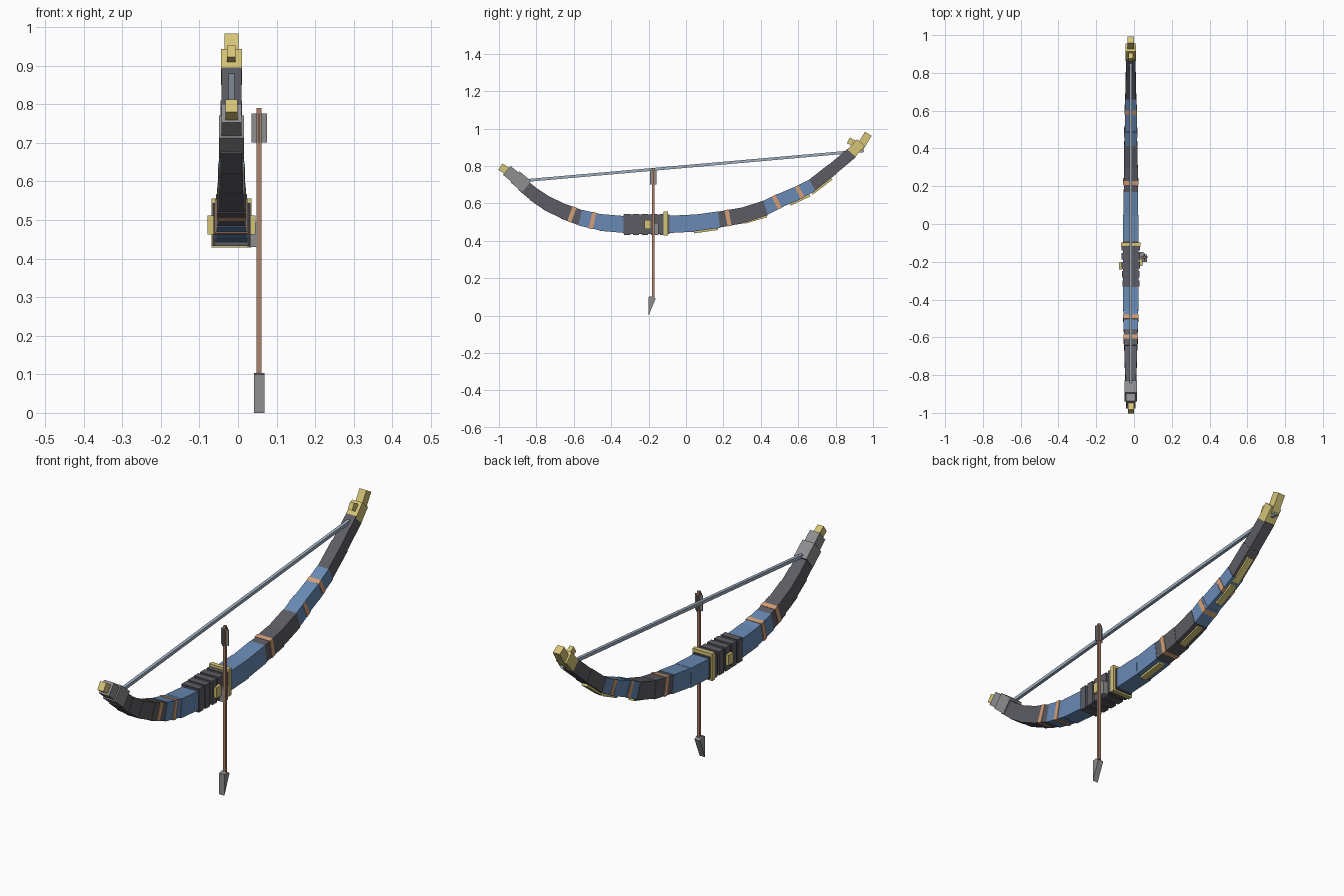
import bpy, bmesh, math
from mathutils import Matrix, Vector

if "Cube" in bpy.data.objects:
    bpy.data.objects.remove(bpy.data.objects["Cube"])

CX = -0.017  # bow plane


def mat(name, r, g, b):
    m = bpy.data.materials.new(name)
    lin = [(c / 255 / 12.92 if c < 11 else ((c / 255 + 0.055) / 1.055) ** 2.4) for c in (r, g, b)]
    m.diffuse_color = (*lin, 1)
    m.use_nodes = True
    m.node_tree.nodes["Principled BSDF"].inputs["Base Color"].default_value = m.diffuse_color
    return m


DARK = mat("dark grey", 92, 92, 100)
BLUE = mat("steel blue", 104, 138, 180)
GOLD = mat("pale gold", 212, 196, 118)
COPPER = mat("copper", 214, 160, 118)
WOOD = mat("shaft brown", 172, 130, 106)
GREY = mat("mid grey", 142, 142, 144)
CORD = mat("cord grey", 160, 176, 192)


def add(name, bm, material):
    bmesh.ops.recalc_face_normals(bm, faces=bm.faces)
    me = bpy.data.meshes.new(name)
    bm.to_mesh(me)
    bm.free()
    me.materials.append(material)
    ob = bpy.data.objects.new(name, me)
    bpy.context.collection.objects.link(ob)
    return ob


def box(name, material, loc, size, angle=0.0):
    """Box turned about the x axis by angle."""
    bm = bmesh.new()
    bmesh.ops.create_cube(bm, size=1, matrix=Matrix.Translation(loc)
                          @ Matrix.Rotation(angle, 4, 'X')
                          @ Matrix.Diagonal((*size, 1)))
    return add(name, bm, material)


def bar(name, material, a, b, width, thick, extra=0.0, drop=0.0):
    """Box running from a to b, given as (y, z) in the bow plane."""
    dy, dz = b[0] - a[0], b[1] - a[1]
    ang, length = math.atan2(dz, dy), math.hypot(dy, dz)
    loc = (CX, (a[0] + b[0]) / 2 + math.sin(ang) * drop, (a[1] + b[1]) / 2 - math.cos(ang) * drop)
    return box(name, material, loc, (width, length + extra, thick), ang)


def limb(name, pts, cols, w0, w1, t0, t1):
    n = len(pts) - 1
    for i in range(n):
        f = i / (n - 1)
        bar(f"{name}_{i + 1}", cols[i], pts[i], pts[i + 1],
            w0 + (w1 - w0) * f, t0 + (t1 - t0) * f, 0.012)


# Limbs
rear = [(-0.10, 0.487), (0.04, 0.494), (0.17, 0.512), (0.30, 0.535), (0.42, 0.574),
        (0.50, 0.614), (0.59, 0.652), (0.67, 0.694), (0.78, 0.78), (0.885, 0.868)]
limb("rear_limb", rear, [BLUE] * 2 + [DARK] * 2 + [BLUE] * 3 + [DARK] * 2,
     0.082, 0.052, 0.092, 0.062)
front = [(-0.33, 0.487), (-0.45, 0.497), (-0.56, 0.522), (-0.65, 0.555),
         (-0.74, 0.598), (-0.81, 0.645), (-0.87, 0.695)]
limb("front_limb", front, [BLUE] * 2 + [DARK] * 4, 0.082, 0.056, 0.09, 0.07)

# Ribbed grip
box("grip_core", DARK, (CX, -0.212, 0.488), (0.084, 0.245, 0.104))
for i in range(5):
    box(f"grip_rib_{i + 1}", DARK, (CX, -0.315 + i * 0.048, 0.488),
        (0.090 + 0.004 * min(i, 2), 0.034, 0.112))
box("grip_band", GOLD, (CX, -0.108, 0.492), (0.104, 0.022, 0.128))
for s in (-1, 1):
    box("grip_plate", GOLD, (CX + s * 0.053, -0.205 if s > 0 else -0.222, 0.487), (0.018, 0.036, 0.05))
box("arrow_rest", GREY, (0.038, -0.165, 0.462), (0.026, 0.034, 0.064))

# Copper bindings, square to the limb: y, z, slope in degrees, width, thickness
for y, z, a, w, t in ((0.225, 0.522, 11, 0.08, 0.088), (0.485, 0.606, 26, 0.07, 0.077),
                      (0.607, 0.661, 27, 0.064, 0.072), (-0.50, 0.508, -12, 0.084, 0.09),
                      (-0.61, 0.541, -20, 0.076, 0.084)):
    box("binding", COPPER, (CX, y, z), (w, 0.022, t), math.radians(a))

# Gold strips along the underside
for (a, b, d) in (((0.035, 0.494), (0.165, 0.512), 0.047), ((0.30, 0.541), (0.42, 0.576), 0.044),
                  ((0.54, 0.631), (0.645, 0.68), 0.039), ((0.65, 0.682), (0.755, 0.762), 0.037)):
    bar("belly_strip", GOLD, a, b, 0.03, 0.016, 0, d)

# Rear tip: socket, horn and prong
bar("rear_socket", GOLD, (0.885, 0.868), (0.935, 0.925), 0.054, 0.056)
bar("rear_horn", GOLD, (0.925, 0.89), (0.975, 0.972), 0.036, 0.042)
bar("rear_prong", GOLD, (0.925, 0.905), (0.868, 0.937), 0.022, 0.034)

# Front tip
bar("front_socket", GREY, (-0.852, 0.69), (-0.915, 0.742), 0.064, 0.076)
bar("front_tip", GREY, (-0.90, 0.728), (-0.958, 0.776), 0.052, 0.062)
bar("front_horn", GOLD, (-0.95, 0.768), (-0.992, 0.796), 0.032, 0.04)

# String
bar("bowstring", CORD, (-0.875, 0.72), (0.95, 0.881), 0.015, 0.015)

# Arrow
AX, AY = 0.055, -0.175
box("arrow_shaft", WOOD, (AX, AY, 0.445), (0.013, 0.013, 0.69))
box("fletching_wide", GREY, (AX, AY, 0.738), (0.04, 0.005, 0.075))
box("fletching_deep", GREY, (AX, AY, 0.738), (0.005, 0.036, 0.075))

# Wedge arrow head
bm = bmesh.new()
sides = []
for x in (AX - 0.014, AX + 0.014):
    sides.append([bm.verts.new((x, y, z)) for y, z in
                  ((-0.2, 0.0), (-0.162, 0.092), (-0.178, 0.104), (-0.2, 0.1))])
bm.faces.new(sides[0])
bm.faces.new(sides[1])
for i in range(4):
    j = (i + 1) % 4
    bm.faces.new((sides[0][i], sides[0][j], sides[1][j], sides[1][i]))
add("arrow_head", bm, GREY)
